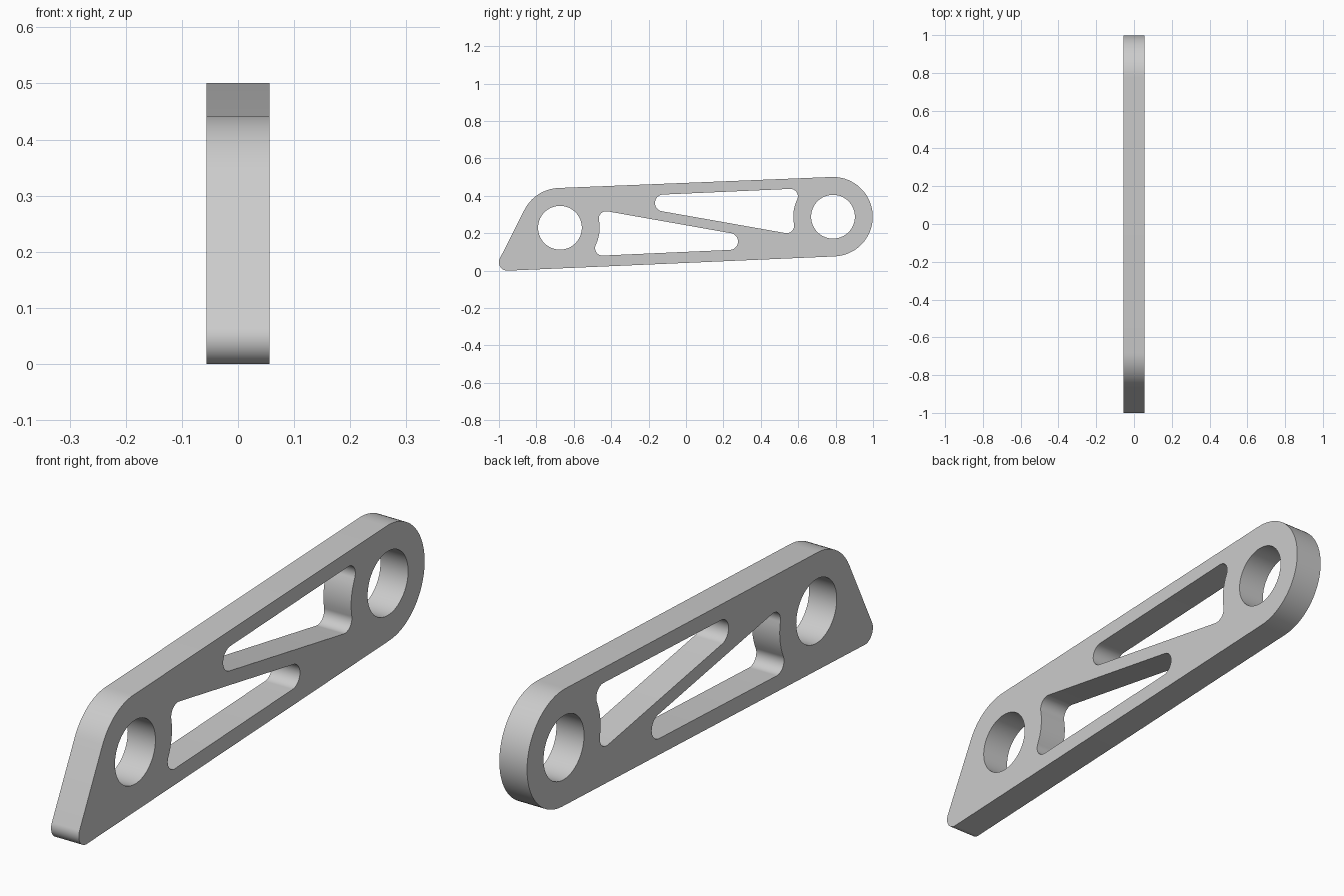
import bpy, bmesh
from math import acos, atan2, ceil, cos, hypot, pi, radians, sin

if "Cube" in bpy.data.objects:
    bpy.data.objects.remove(bpy.data.objects["Cube"])

THICKNESS = 0.112
BIG = (0.786, 0.2885, 0.2125)       # rounded end at the back
SMALL = (-0.674, 0.2295, 0.2125)    # shoulder at the front
TOE = (-0.955, 0.045, 0.045)        # pointed front corner
BORE = 0.117


def belt(circles, step=radians(5)):
    """Closed outline running tangent round circles; a negative radius bends inward."""
    count = len(circles)
    angles = []
    for i, (y, z, r) in enumerate(circles):
        y2, z2, r2 = circles[(i + 1) % count]
        ratio = (r - r2) / hypot(y2 - y, z2 - z)
        angles.append(atan2(z2 - z, y2 - y) - acos(max(-1, min(1, ratio))))
    points = []
    for i, (y, z, r) in enumerate(circles):
        start = angles[i - 1]
        if r > 0:
            sweep = (angles[i] - start) % (2 * pi)
        else:
            sweep = -((start - angles[i]) % (2 * pi))
        parts = max(2, ceil(abs(sweep) / step))
        for k in range(parts + 1):
            a = start + sweep * k / parts
            points.append((y + r * cos(a), z + r * sin(a)))
    return points


def ring(circle, radius, sides=72):
    return [(circle[0] + radius * cos(2 * pi * k / sides),
             circle[1] + radius * sin(2 * pi * k / sides)) for k in range(sides)]


def fillet(circle, degrees, radius):
    """Corner circle that touches the outside of a larger circle."""
    reach = circle[2] + radius
    a = radians(degrees)
    return (circle[0] + reach * cos(a), circle[1] + reach * sin(a), radius)


# Lower slot, and its half-turn copy as the upper slot
lower_slot = belt([fillet(SMALL, -25.5, 0.04), (0.233, 0.156, 0.045),
                   fillet(SMALL, 11, 0.04), (SMALL[0], SMALL[1], -SMALL[2])])
upper_slot = [(BIG[0] + SMALL[0] - y, BIG[1] + SMALL[1] - z) for y, z in lower_slot]

# Flat plate with two bores and two slots
bm = bmesh.new()
for loop in (belt([TOE, BIG, SMALL]), ring(BIG, BORE), ring(SMALL, BORE),
             lower_slot, upper_slot):
    verts = []
    for y, z in loop:
        if not verts or hypot(verts[-1].co.y - y, verts[-1].co.z - z) > 0.0005:
            verts.append(bm.verts.new((0, y, z)))
    if (verts[0].co - verts[-1].co).length < 0.0005:
        bm.verts.remove(verts.pop())
    for a, b in zip(verts, verts[1:] + verts[:1]):
        bm.edges.new((a, b))
bmesh.ops.triangle_fill(bm, use_beauty=True, use_dissolve=False,
                        edges=bm.edges[:], normal=(1, 0, 0))
bmesh.ops.recalc_face_normals(bm, faces=bm.faces[:])
mesh = bpy.data.meshes.new("link_arm")
bm.to_mesh(mesh)
bm.free()

arm = bpy.data.objects.new("link_arm", mesh)
bpy.context.scene.collection.objects.link(arm)

# Plain grey metal
grey = bpy.data.materials.new("plain_grey")
grey.use_nodes = True
colour = (0.6, 0.6, 0.6, 1)
grey.diffuse_color = colour
grey.node_tree.nodes["Principled BSDF"].inputs["Base Color"].default_value = colour
mesh.materials.append(grey)

# Thicken evenly to both sides, keep the rims crisp
solid = arm.modifiers.new("thickness", "SOLIDIFY")
solid.thickness = THICKNESS
solid.offset = 0
bpy.ops.object.select_all(action="DESELECT")
bpy.context.view_layer.objects.active = arm
arm.select_set(True)
bpy.ops.object.modifier_apply(modifier=solid.name)
bpy.ops.object.shade_smooth_by_angle(angle=radians(30))
